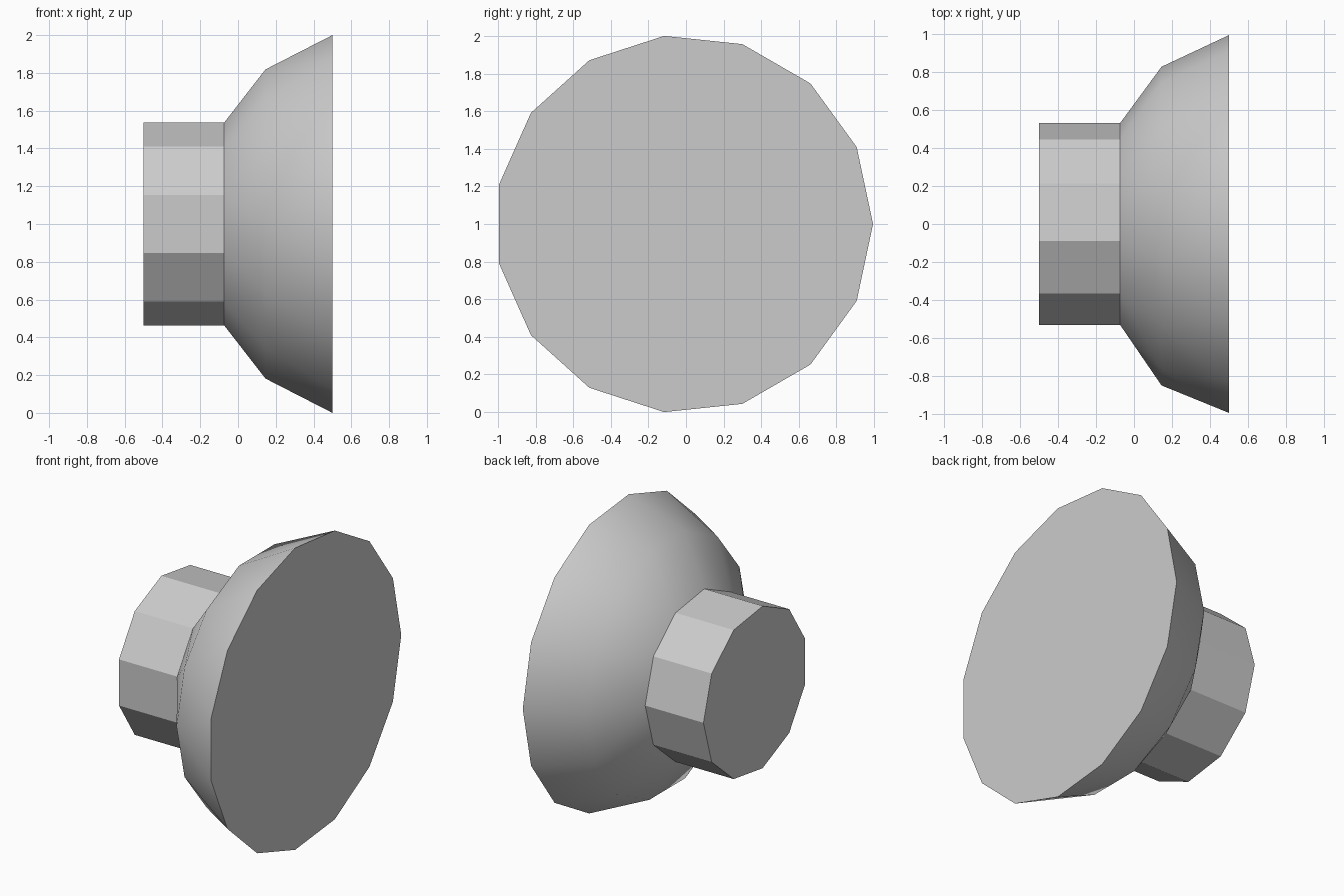
import bpy, bmesh, math

if "Cube" in bpy.data.objects:
    bpy.data.objects.remove(bpy.data.objects["Cube"])

AXIS_Y, AXIS_Z = -0.011, 1.0

grey = bpy.data.materials.new("plain grey")
grey.use_nodes = True
colour = (0.6, 0.6, 0.6, 1)
grey.diffuse_color = colour
grey.node_tree.nodes["Principled BSDF"].inputs["Base Color"].default_value = colour


def turned_part(name, rings, open_x):
    """Hull over polygon rings (x, radius, sides), left open at x = open_x."""
    bm = bmesh.new()
    for x, radius, sides in rings:
        for i in range(sides):
            a = math.tau * i / sides
            bm.verts.new((x, AXIS_Y + radius * math.cos(a),
                          AXIS_Z + radius * math.sin(a)))
    bmesh.ops.convex_hull(bm, input=bm.verts[:])
    # Merge coplanar triangles into clean caps and sides
    bmesh.ops.dissolve_limit(bm, angle_limit=0.002, verts=bm.verts[:], edges=bm.edges[:])
    joint = [f for f in bm.faces if all(abs(v.co.x - open_x) < 0.001 for v in f.verts)]
    bmesh.ops.delete(bm, geom=joint, context="FACES_ONLY")
    bmesh.ops.recalc_face_normals(bm, faces=bm.faces[:])
    mesh = bpy.data.meshes.new(name)
    bm.to_mesh(mesh)
    bm.free()
    mesh.materials.append(grey)
    obj = bpy.data.objects.new(name, mesh)
    bpy.context.collection.objects.link(obj)
    bpy.ops.object.select_all(action="DESELECT")
    obj.select_set(True)
    bpy.context.view_layer.objects.active = obj
    bpy.ops.object.shade_smooth_by_angle(angle=math.radians(30))
    return obj


# Faceted stem and the flared bell that widens from it
JOINT = -0.073
turned_part("stem", [(-0.5, 0.5425, 11), (JOINT, 0.5425, 11)], JOINT)
turned_part("flared_bell", [(JOINT, 0.5425, 11), (0.145, 0.839, 14), (0.5, 1.0055, 15)], JOINT)
